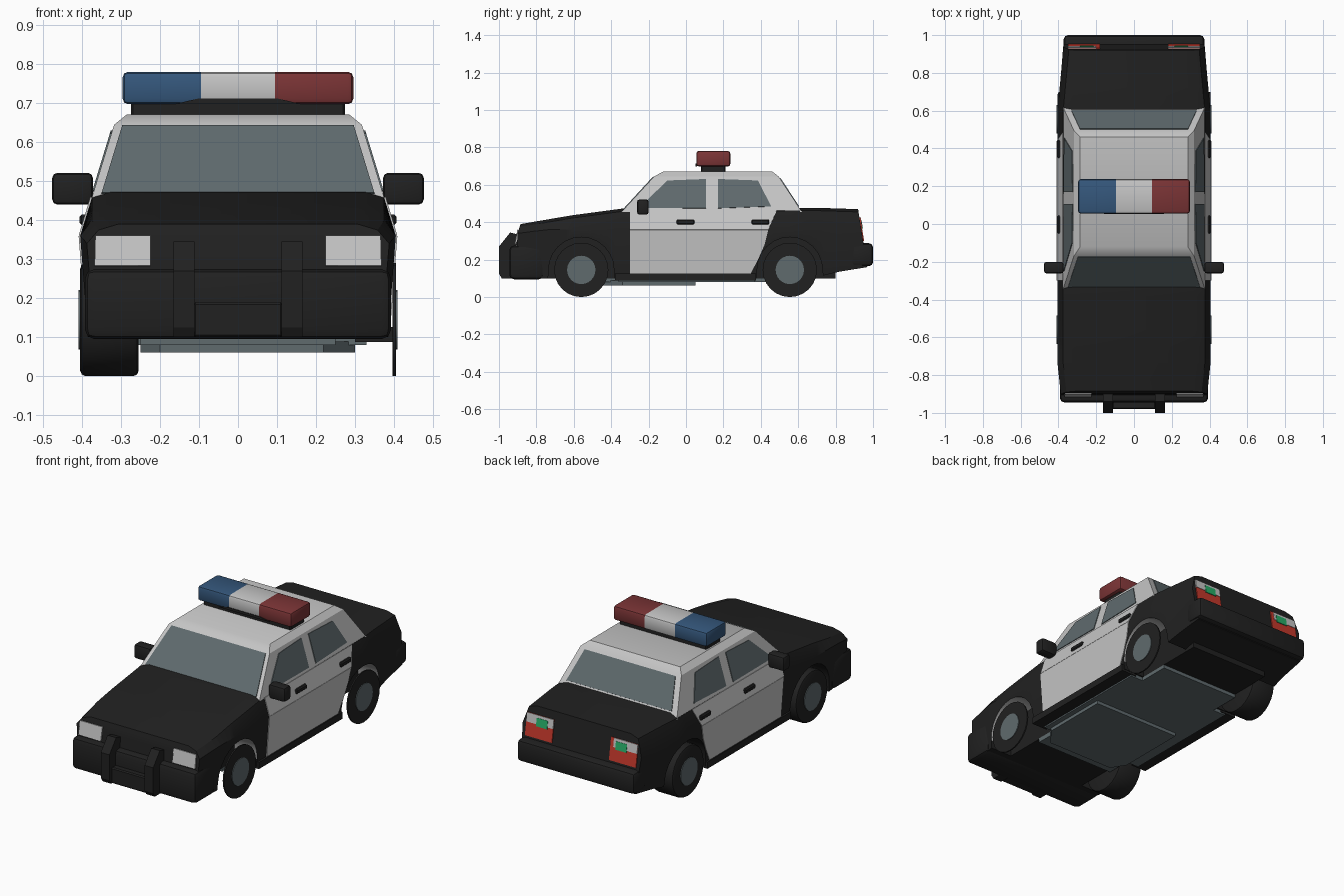
import bpy, bmesh, math
from mathutils import Vector

if "Cube" in bpy.data.objects:
    bpy.data.objects.remove(bpy.data.objects["Cube"])


def mat(name, r, g, b):
    m = bpy.data.materials.new(name)
    m.diffuse_color = (r, g, b, 1)
    m.use_nodes = True
    m.node_tree.nodes["Principled BSDF"].inputs["Base Color"].default_value = m.diffuse_color
    return m


BLACK = mat("black", .015, .015, .015)
WHITE = mat("white", .56, .56, .56)
GLASS = mat("slate_glass", .115, .145, .155)
BLUE = mat("blue", .035, .095, .2)
RED = mat("dark_red", .2, .035, .037)
TAIL = mat("tail_red", .55, .04, .025)
GREEN = mat("green", .02, .42, .14)


def finish(name, bm, mats, angle=30):
    bmesh.ops.recalc_face_normals(bm, faces=bm.faces)
    me = bpy.data.meshes.new(name)
    bm.to_mesh(me)
    bm.free()
    for m in mats:
        me.materials.append(m)
    me.shade_smooth()
    me.set_sharp_from_angle(angle=math.radians(angle))
    ob = bpy.data.objects.new(name, me)
    bpy.context.collection.objects.link(ob)
    return ob


def box_bm(lo, hi, bevel=0, seg=1):
    bm = bmesh.new()
    bmesh.ops.create_cube(bm, size=1)
    for v in bm.verts:
        v.co = Vector([(a + b) / 2 + c * (b - a) for a, b, c in zip(lo, hi, v.co)])
    if bevel:
        bmesh.ops.bevel(bm, geom=bm.edges[:], offset=bevel, segments=seg, affect='EDGES', profile=.5)
    return bm


def box(name, lo, hi, m, bevel=0, seg=1):
    return finish(name, box_bm(lo, hi, bevel, seg), [m])


def prism(name, pts, offset, m):
    """Solid between a polygon and the same polygon moved by offset."""
    bm = bmesh.new()
    a = [bm.verts.new(Vector(p) - Vector(offset)) for p in pts]
    b = [bm.verts.new(Vector(p) + Vector(offset)) for p in pts]
    n = len(pts)
    bm.faces.new(a)
    bm.faces.new(b)
    for i in range(n):
        bm.faces.new((a[i], a[(i + 1) % n], b[(i + 1) % n], b[i]))
    return finish(name, bm, [m])


def panel(name, pts, m, t=.004):
    n = (Vector(pts[1]) - Vector(pts[0])).cross(Vector(pts[2]) - Vector(pts[0])).normalized()
    return prism(name, pts, n * t, m)


def lerp(table, y):
    for (a, u), (b, v) in zip(table, table[1:]):
        if y <= b:
            return u + (v - u) * max(0, (y - a) / (b - a))
    return table[-1][1]


def loft(rings):
    """Skin closed symmetric rings, with quad caps."""
    bm = bmesh.new()
    vs = [[bm.verts.new(p) for p in r] for r in rings]
    n = len(rings[0])
    for a, b in zip(vs, vs[1:]):
        for i in range(n):
            bm.faces.new((a[i], a[(i + 1) % n], b[(i + 1) % n], b[i]))
    for r in (vs[0], vs[-1]):
        for i in range(n // 2 - 1):
            bm.faces.new((r[i], r[i + 1], r[n - 2 - i], r[n - 1 - i]))
    return bm


# Lower body: cross-sections along y, bottom edge follows the wheel arches
AXLES, R, WZ = (-.56, .555), .175, .145
TOP = [(-.885, .39), (-.61, .437), (-.34, .473), (.7, .477), (.92, .47)]
WIDE = [(-.885, .388), (-.75, .405), (.6, .405), (.92, .375)]
FLOOR = [(-.885, .1), (.6, .1), (.735, .115), (.92, .16)]
ys = [-.885, -.82, -.34, 0, .3, .82, .92]
for c in AXLES:
    ys += [c + s * (R + .002) for s in (-1, 1)]
    ys += [c + R * math.cos(math.pi * k / 12) for k in range(13)]
rings = []
for y in sorted(ys):
    zt, w, zb = lerp(TOP, y), lerp(WIDE, y), lerp(FLOOR, y)
    for c in AXLES:
        if abs(y - c) <= R + 1e-6:
            zb = WZ + math.sqrt(max(0, R * R - (y - c) ** 2))
    lv = min(.36, zt - .05)
    half = [(.25, zb), (w - .02 * (.36 - zb) / .26, zb), (w, lv), (w - .03, zt - .015), (w - .08, zt)]
    ring = []
    for x, z in half + [(-x, z) for x, z in reversed(half)]:
        yy = y
        if y == -.885:
            yy -= .3 * min(zt - z, .1)
        elif y == .92:
            yy += .16 * (zt - z)
        ring.append((x, yy, z))
    rings.append(ring)
bm = loft(rings)
for f in bm.faces:  # pale arch liners on the right
    c = f.calc_center_median()
    if c.x > .26 and min(abs(c.y - a) for a in AXLES) < R and \
            all(v.co.z < .33 for v in f.verts) and max(v.co.x for v in f.verts) - min(v.co.x for v in f.verts) > .1:
        f.material_index = 1
finish("body", bm, [BLACK, WHITE])
box("chassis", (-.25, -.84, .1), (.25, .8, .34), BLACK)

# Cabin
CAB = [(.455, -.345, .62, .376), (.645, -.17, .495, .318), (.672, -.12, .46, .285)]
finish("cabin", loft([[(w, a, z), (w, b, z), (-w, b, z), (-w, a, z)] for z, a, b, w in CAB]), [WHITE])


def cab(z, k):
    return CAB[0][k] + (CAB[1][k] - CAB[0][k]) * (z - .455) / .19


def end_glass(name, k, z0, z1, inset):
    pts = [(s * (cab(z, 3) - inset), cab(z, k), z) for z, s in ((z0, -1), (z0, 1), (z1, 1), (z1, -1))]
    panel(name, pts, GLASS)


end_glass("windshield", 1, .468, .642, .022)
end_glass("rear_window", 2, .484, .635, .035)

# Parts mirrored on both sides
FRONT_WIN = [(-.25, .476), (-.1, .622), (.107, .63), (.107, .474)]
REAR_WIN = [(.17, .474), (.17, .63), (.385, .622), (.455, .484)]
DOOR_LOW = [(-.30, .125), (-.30, .36), (.44, .36), (.42, .28), (.385, .2), (.345, .125)]
DOOR_UP = [(-.30, .36), (-.30, .459), (.485, .461), (.44, .36)]
for s, side in ((1, "right"), (-1, "left")):
    for nm, poly in (("front", FRONT_WIN), ("rear", REAR_WIN)):
        panel(f"{side}_{nm}_window", [(s * cab(z, 3), y, z) for y, z in poly], GLASS)
    panel(f"{side}_doors_lower", [(s * (.405 - .02 * (.36 - z) / .26), y, z) for y, z in DOOR_LOW], WHITE)
    panel(f"{side}_doors_upper", [(s * (.405 - .3 * (z - .36)), y, z) for y, z in DOOR_UP], WHITE)
    for y in (-.05, .35):
        xs = sorted((s * .385, s * .407))
        box(f"{side}_door_handle", (xs[0], y, .388), (xs[1], y + .095, .415), BLACK, .006)
    xs = sorted((s * .372, s * .477))
    box(f"{side}_mirror", (xs[0], -.262, .44), (xs[1], -.2, .522), BLACK, .014, 2)
    xs = sorted((s * .3, s * .398))
    box(f"{side}_sill", (xs[0], -.38, .088), (xs[1], .375, .126), BLACK)

    # Headlights and tail lights
    panel(f"{side}_headlight", [(s * .225, -.913, .283), (s * .368, -.911, .283),
                                (s * .366, -.897, .36), (s * .225, -.897, .36)], WHITE)

    def lamp(name, x0, x1, z0, z1, m, t):
        pts = [(s * x, .92 + .16 * (.47 - z), z) for x, z in ((x0, z0), (x1, z0), (x1, z1), (x0, z1))]
        panel(name, pts, m, t)
    lamp(f"{side}_tail_light", .18, .35, .3, .425, TAIL, .005)
    lamp(f"{side}_reverse_light", .2 if s < 0 else .18, .35, .375, .425, WHITE, .007)
    lamp(f"{side}_green_light", .215, .285, .365, .41, GREEN, .009)

    # Push bar uprights, leaning back at the top
    prof = [(-.92, .1), (-.985, .1), (-1, .125), (-1, .27), (-.94, .345), (-.9, .335)]
    prism(f"{side}_push_bar", [(s * .138, y, z) for y, z in prof], (.027, 0, 0), BLACK)

    # Wheels: the right ones are only thin outer discs
    for y, nm in zip(AXLES, ("front", "rear")):
        deep = .15 if s < 0 else .008
        for part, r, x0, x1, m in (("tire", .145, .405 - deep, .405, BLACK), ("hub", .076, .4, .409, GLASS)):
            bm = bmesh.new()
            bmesh.ops.create_cone(bm, cap_ends=True, segments=24, radius1=r, radius2=r, depth=x1 - x0)
            if part == "tire" and s < 0:
                rim = [e for e in bm.edges if abs(e.verts[0].co.z - e.verts[1].co.z) < 1e-5]
                bmesh.ops.bevel(bm, geom=rim, offset=.014, segments=2, affect='EDGES', profile=.5)
            for v in bm.verts:
                a, b, c = v.co
                v.co = (s * (x0 + x1) / 2 + c, y + a, WZ + b)
            finish(f"{side}_{nm}_{part}", bm, [m])

# Bumpers and push bar plate
box("front_bumper", (-.393, -.945, .095), (.393, -.76, .275), BLACK, .025, 2)
box("rear_bumper", (-.372, .88, .165), (.372, 1.0, .288), BLACK, .022, 2)
box("push_bar_plate", (-.115, -.98, .1), (.115, -.92, .19), BLACK, .006)

# Underside
box("floor_pan", (-.33, -.36, .08), (.33, .37, .11), GLASS)
box("floor_center", (-.25, -.5, .08), (.25, .55, .105), GLASS)
prism("skid_plate", [(-.25, .05, .075), (.3, .05, .075), (.3, -.34, .075), (.22, -.44, .075),
                     (-.2, -.44, .075), (-.25, -.36, .075)], (0, 0, .014), GLASS)

# Roof light bar, cut into three colours
box("light_bar_base", (-.275, .08, .66), (.275, .21, .706), BLACK, .006)
bm = box_bm((-.296, .055, .698), (.296, .237, .781), .014, 2)
for x in (-.095, .095):
    bmesh.ops.bisect_plane(bm, geom=bm.verts[:] + bm.edges[:] + bm.faces[:], plane_co=(x, 0, 0), plane_no=(1, 0, 0))
for f in bm.faces:
    x = f.calc_center_median().x
    f.material_index = 0 if x < -.095 else 2 if x > .095 else 1
finish("light_bar", bm, [BLUE, WHITE, RED])
prism("light_bar_cover", [(-.16, .056, .699), (.16, .056, .699), (.1, .056, .713), (-.1, .056, .713)],
      (0, .004, 0), BLACK)
